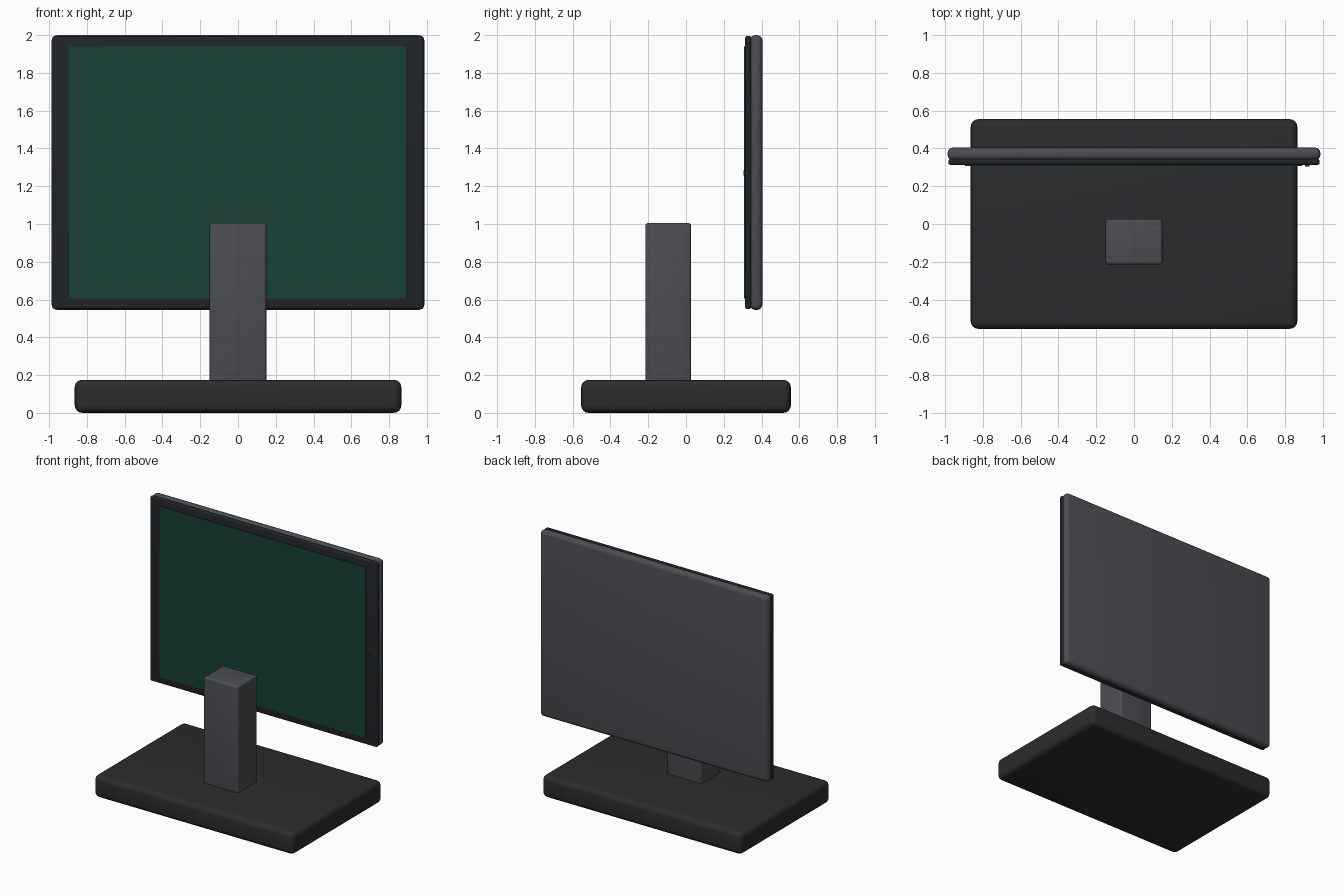
import bpy, math

if "Cube" in bpy.data.objects:
    bpy.data.objects.remove(bpy.data.objects["Cube"])


def material(name, color):
    m = bpy.data.materials.new(name)
    m.diffuse_color = (*color, 1)
    m.use_nodes = True
    m.node_tree.nodes["Principled BSDF"].inputs["Base Color"].default_value = m.diffuse_color
    return m


def box(name, lo, hi, bevel, mat, segments=4):
    """Rounded box between two opposite corners."""
    bpy.ops.mesh.primitive_cube_add(size=1, location=[(a + b) / 2 for a, b in zip(lo, hi)])
    ob = bpy.context.object
    ob.name = name
    ob.scale = [b - a for a, b in zip(lo, hi)]
    bpy.ops.object.transform_apply(location=False, rotation=False, scale=True)
    ob.data.materials.append(mat)
    if bevel:
        mod = ob.modifiers.new("bevel", 'BEVEL')
        mod.width = bevel
        mod.segments = segments
        bpy.ops.object.modifier_apply(modifier="bevel")
        bpy.ops.object.shade_smooth_by_angle(angle=math.radians(35))
    return ob


black = material("black_plastic", (0.025, 0.025, 0.027))
grey = material("grey_plastic", (0.07, 0.075, 0.083))
dark = material("bezel_plastic", (0.015, 0.018, 0.021))
green = material("screen_green", (0.01, 0.05, 0.035))

# stand
box("stand_base", (-0.865, -0.555, 0), (0.865, 0.555, 0.175), 0.04, black)
box("stand_column", (-0.15, -0.215, 0.16), (0.15, 0.027, 1.005), 0.015, grey)

# display: rear shell, front bezel, glass
box("rear_shell", (-0.987, 0.337, 0.545), (0.987, 0.405, 2.0), 0.03, grey)
box("front_bezel", (-0.983, 0.313, 0.55), (0.983, 0.345, 1.995), 0.012, dark)
box("screen", (-0.895, 0.307, 0.605), (0.89, 0.318, 1.94), 0, green)

# round button on the right border of the bezel
bpy.ops.mesh.primitive_cylinder_add(vertices=24, radius=0.012, depth=0.014,
                                    location=(0.918, 0.311, 1.27),
                                    rotation=(math.pi / 2, 0, 0))
button = bpy.context.object
button.name = "power_button"
button.data.materials.append(black)
bpy.ops.object.shade_smooth_by_angle(angle=math.radians(35))
